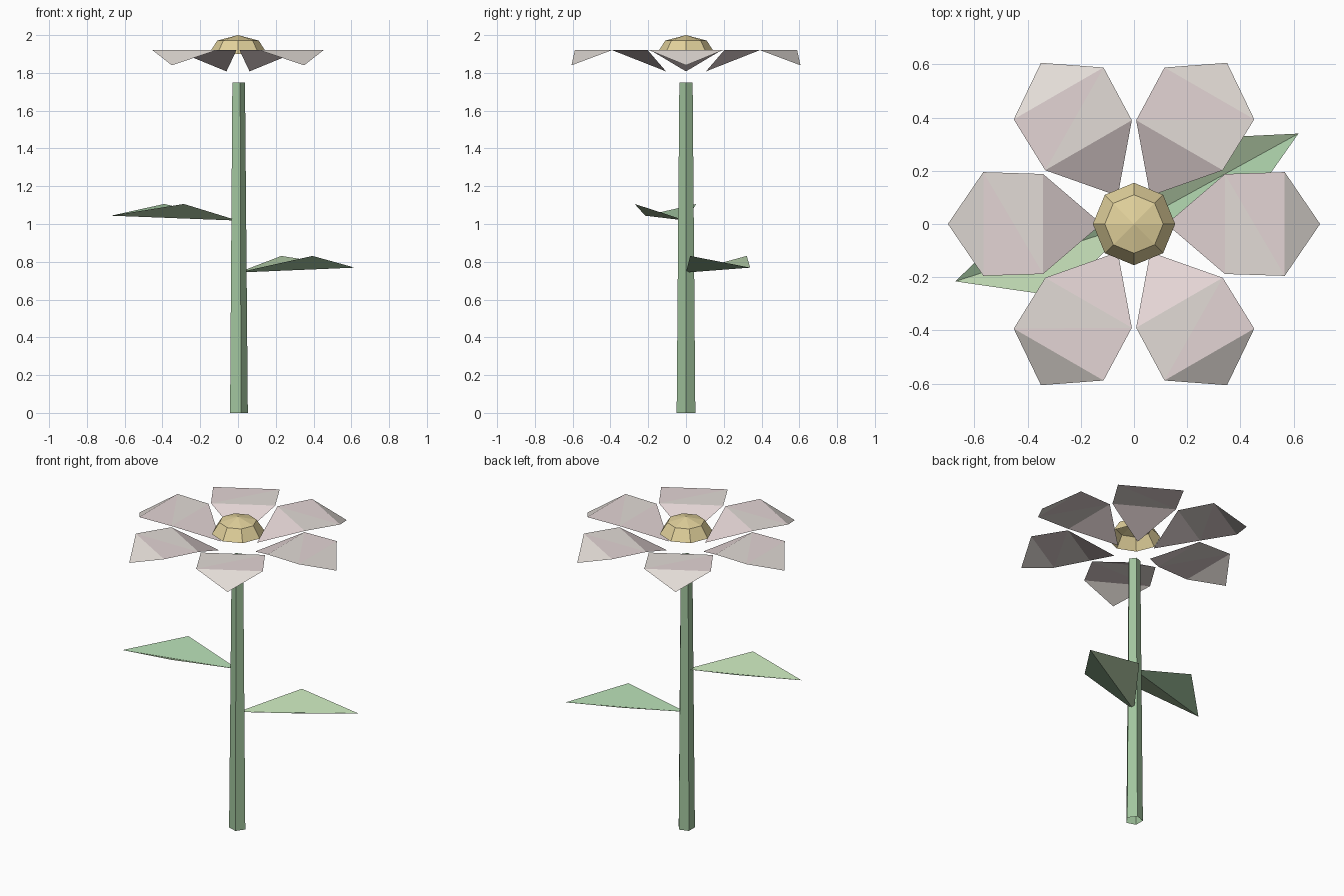
import bpy, bmesh
from math import pi, radians, sin, cos
from mathutils import Matrix

if "Cube" in bpy.data.objects:
    bpy.data.objects.remove(bpy.data.objects["Cube"])


def material(name, rgb):
    m = bpy.data.materials.new(name)
    m.diffuse_color = (*rgb, 1)
    m.use_nodes = True
    m.node_tree.nodes["Principled BSDF"].inputs["Base Color"].default_value = m.diffuse_color
    return m


STEM = material("stem_green", (0.36, 0.56, 0.34))
LEAF_OLIVE = material("leaf_light_green", (0.48, 0.64, 0.41))
LEAF_GREEN = material("leaf_green", (0.37, 0.57, 0.36))
PINK = material("petal_pink", (0.77, 0.66, 0.66))
BEIGE = material("petal_beige", (0.76, 0.71, 0.67))
GOLD = material("centre_gold", (0.76, 0.64, 0.33))


def build(name, verts, faces, mats, slots=None, matrix=Matrix()):
    mesh = bpy.data.meshes.new(name)
    mesh.from_pydata(verts, [], faces)
    for m in mats:
        mesh.materials.append(m)
    if slots:
        for poly, s in zip(mesh.polygons, slots):
            poly.material_index = s
    ob = bpy.data.objects.new(name, mesh)
    ob.matrix_world = matrix
    bpy.context.collection.objects.link(ob)
    return ob


def rings(name, sides, profile, mat, apex=None):
    """Stack of regular rings given as (radius, z), optionally closed to a point."""
    verts = [(r * cos(2 * pi * i / sides), r * sin(2 * pi * i / sides), z)
             for r, z in profile for i in range(sides)]
    faces = [(k * sides + i, k * sides + (i + 1) % sides,
              (k + 1) * sides + (i + 1) % sides, (k + 1) * sides + i)
             for k in range(len(profile) - 1) for i in range(sides)]
    if apex is not None:
        last = (len(profile) - 1) * sides
        verts.append((0, 0, apex))
        faces += [(last + i, last + (i + 1) % sides, len(verts) - 1)
                  for i in range(sides)]
    return build(name, verts, faces, [mat])


# Five-sided tapering stem, open at the ends
rings("stem", 5, [(0.052, 0), (0.037, 1.75)], STEM)

# Flattened half-dome flower centre
rings("flower_centre", 8, [(0.155, 1.90), (0.11, 1.971)], GOLD, apex=2.0)

# Six petals: rising inner triangle, flat middle, drooping outer triangle
petal = [(0.122, 0, 1.808), (0.342, -0.188, 1.92), (0.567, -0.195, 1.92),
         (0.70, 0, 1.84), (0.567, 0.195, 1.92), (0.342, 0.188, 1.92)]
petal_faces = [(0, 1, 5), (1, 2, 5), (2, 4, 5), (2, 3, 4)]
for i in range(6):
    build(f"petal_{i + 1}", petal, petal_faces, [PINK, BEIGE], [0, 1, 0, 1],
          Matrix.Rotation(i * pi / 3, 4, 'Z'))

# Two folded leaves
leaf = [(0, 0, 0), (0.356, -0.171, 0.088), (0.706, 0, 0.026), (0.356, 0.171, 0.088)]
for name, angle, z in (("lower_leaf", 28.8, 0.743), ("upper_leaf", 197.8, 1.018)):
    build(name, leaf, [(0, 1, 2), (0, 2, 3)], [LEAF_GREEN, LEAF_OLIVE], [0, 1],
          Matrix.Translation((0, 0, z)) @ Matrix.Rotation(radians(angle), 4, 'Z'))
